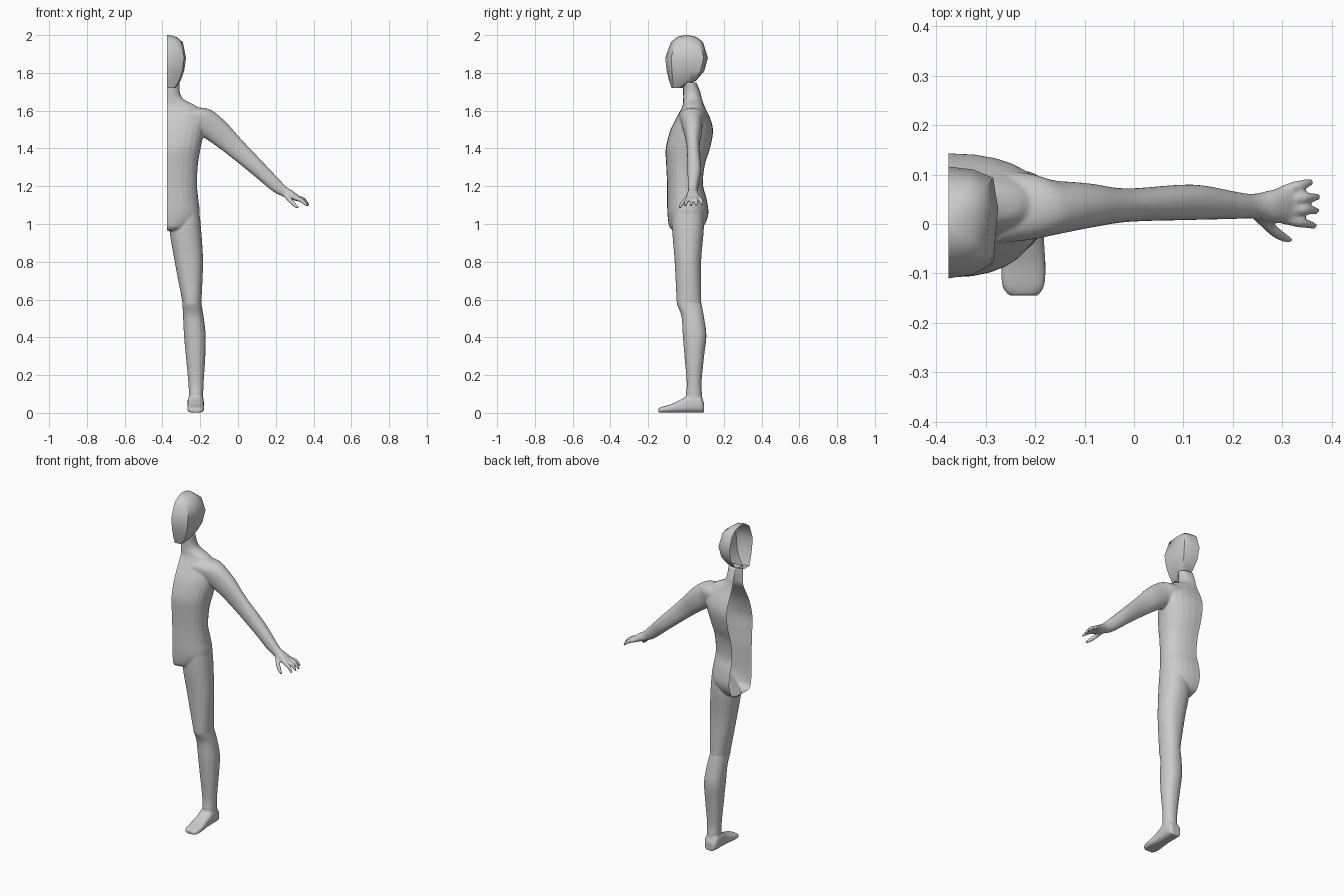
import bpy, bmesh, math
from mathutils import Vector

if "Cube" in bpy.data.objects:
    bpy.data.objects.remove(bpy.data.objects["Cube"])

CUT = -0.375            # plane where the half figure is left open
X, Y, Z = Vector((1, 0, 0)), Vector((0, 1, 0)), Vector((0, 0, 1))
body = bmesh.new()      # collects all closed limb volumes before fusing


def refine(rows, steps=5):
    """Catmull-Rom interpolation of station tuples."""
    out = []
    for i in range(len(rows) - 1):
        p = [rows[max(0, min(len(rows) - 1, i + k))] for k in (-1, 0, 1, 2)]
        for s in range(steps):
            t = s / steps
            out.append([0.5 * (2 * b + (c - a) * t + (2 * a - 5 * b + 4 * c - d) * t * t
                               + (3 * b - a - 3 * c + d) * t ** 3) for a, b, c, d in zip(*p)])
    return out + [list(rows[-1])]


def tube(rows, u, v, power=2.0, n=28):
    """Closed loft; each row is centre x, y, z, half size along u, half size along v."""
    rings = []
    for x, y, z, a, b in refine(rows):
        ring = []
        for k in range(n):
            c, s = math.cos(math.tau * k / n), math.sin(math.tau * k / n)
            cu = math.copysign(abs(c) ** (2 / power), c)
            sv = math.copysign(abs(s) ** (2 / power), s)
            ring.append(body.verts.new(Vector((x, y, z)) + u * (a * cu) + v * (b * sv)))
        rings.append(ring)
    faces = [body.faces.new(rings[0]), body.faces.new(rings[-1])]
    for r, q in zip(rings, rings[1:]):
        for k in range(n):
            j = (k + 1) % n
            faces.append(body.faces.new((r[k], r[j], q[j], q[k])))
    bmesh.ops.recalc_face_normals(body, faces=faces)


# Torso and neck: height, half width, front y, back y
torso = [(0.965, .05, -.065, .04), (0.985, .12, -.088, .09), (1.05, .17, -.098, .118),
         (1.13, .165, -.10, .11), (1.21, .158, -.10, .09), (1.315, .163, -.105, .10),
         (1.40, .177, -.107, .127), (1.49, .195, -.085, .143), (1.555, .20, -.055, .13),
         (1.62, .16, -.02, .10), (1.66, .088, -.015, .085), (1.70, .067, -.015, .075),
         (1.75, .067, -.015, .055)]
tube([(CUT, (f + b) / 2, z, w, (b - f) / 2) for z, w, f, b in torso], X, Y, 2.3)

# Leg: height, inner x, outer x, front y, back y
leg = [(1.06, -.33, -.205, -.07, .09), (0.98, -.362, -.196, -.074, .095), (0.80, -.335, -.185, -.06, .08),
       (0.60, -.297, -.193, -.05, .08), (0.57, -.294, -.192, -.046, .084), (0.51, -.291, -.182, -.024, .095),
       (0.41, -.286, -.171, -.017, .108), (0.30, -.276, -.173, -.008, .096), (0.16, -.263, -.182, .004, .082),
       (0.10, -.26, -.184, .0, .085), (0.04, -.26, -.184, .0, .088)]
tube([((i + o) / 2, (f + b) / 2, z, (o - i) / 2, (b - f) / 2) for z, i, o, f, b in leg], X, Y, 2.2)

# Foot: y, half width, top z
foot = [(.096, .028, .05), (.075, .042, .09), (.02, .043, .095), (-.03, .042, .068),
        (-.08, .045, .045), (-.125, .043, .032), (-.145, .030, .024)]
tube([(-.224, y, h / 2 + .001, w, h / 2) for y, w, h in foot], X, Z, 2.8)

# Arm and palm
perp = Vector((.625, 0, .78))
tube([(-.29, .035, 1.57, .06, .075), (-.22, .035, 1.555, .075, .068), (-.17, .033, 1.535, .073, .056),
      (-.10, .037, 1.483, .066, .046), (-.016, .038, 1.406, .054, .034), (.116, .044, 1.284, .042, .036),
      (.20, .038, 1.205, .035, .028), (.24, .036, 1.174, .028, .025), (.275, .036, 1.156, .024, .032),
      (.31, .039, 1.137, .017, .038), (.325, .040, 1.130, .011, .034)], perp, Y, 2.2)

# Fingers and thumb: root, knuckle, tip
digits = [((.30, .066, 1.14), (.335, .078, 1.128), (.361, .085, 1.103)),
          ((.30, .049, 1.14), (.345, .053, 1.130), (.375, .055, 1.098)),
          ((.30, .030, 1.14), (.345, .029, 1.128), (.373, .027, 1.096)),
          ((.30, .012, 1.14), (.338, .003, 1.124), (.367, -.004, 1.095)),
          ((.25, .018, 1.155), (.288, -.018, 1.112), (.317, -.034, 1.086))]
for root, knuckle, tip in digits:
    d = (Vector(tip) - Vector(root)).normalized()
    u = d.cross(Y).normalized()
    tube([(*root, .013, .012), (*knuckle, .012, .011), (*tip, .007, .007)], u, d.cross(u), 2, 12)

# Fuse the volumes into one smooth skin
mesh = bpy.data.meshes.new("body")
body.to_mesh(mesh)
source = bpy.data.objects.new("body", mesh)
bpy.context.collection.objects.link(source)
rm = source.modifiers.new("fuse", 'REMESH')
rm.mode, rm.voxel_size = 'VOXEL', 0.005
sm = source.modifiers.new("soften", 'SMOOTH')
sm.factor, sm.iterations = 0.5, 6
dg = bpy.context.evaluated_depsgraph_get()
fused = bpy.data.meshes.new_from_object(source.evaluated_get(dg))
source.modifiers.clear()

# Slice off the missing half, leaving the cut open
bm = bmesh.new()
bm.from_mesh(fused)
bmesh.ops.bisect_plane(bm, geom=bm.verts[:] + bm.edges[:] + bm.faces[:], dist=1e-6,
                       plane_co=(CUT, 0, 0), plane_no=(1, 0, 0), clear_inner=True)
for f in bm.faces:
    f.smooth = True
bm.to_mesh(fused)
source.data = fused

# Head: coarse half shell, open on the cut; height, half width, front y, back y
outline = [(0, -1), (.5, -.93), (.9, -.72), (1, .25), (.9, .8), (.5, .95), (0, 1)]
head_rings = [(2.0, .012, -.015, .015), (1.99, .05, -.045, .055), (1.963, .083, -.08, .09),
              (1.88, .10, -.11, .116), (1.81, .09, -.102, .097), (1.76, .072, -.09, .055),
              (1.72, .045, -.076, -.025)]
hb = bmesh.new()
rings = [[hb.verts.new((CUT + w * px, (f + b) / 2 + (b - f) / 2 * py, z)) for px, py in outline]
         for z, w, f, b in head_rings]
for r, q in zip(rings, rings[1:]):
    for k in range(len(outline) - 1):
        hb.faces.new((r[k], q[k], q[k + 1], r[k + 1]))
hb.faces.new(rings[0])
hb.faces.new(rings[-1][::-1])
bmesh.ops.recalc_face_normals(hb, faces=hb.faces[:])
hm = bpy.data.meshes.new("head")
hb.to_mesh(hm)
head = bpy.data.objects.new("head", hm)
bpy.context.collection.objects.link(head)
bpy.ops.object.select_all(action='DESELECT')
head.select_set(True)
bpy.context.view_layer.objects.active = head
bpy.ops.object.shade_smooth_by_angle(angle=math.radians(45))
